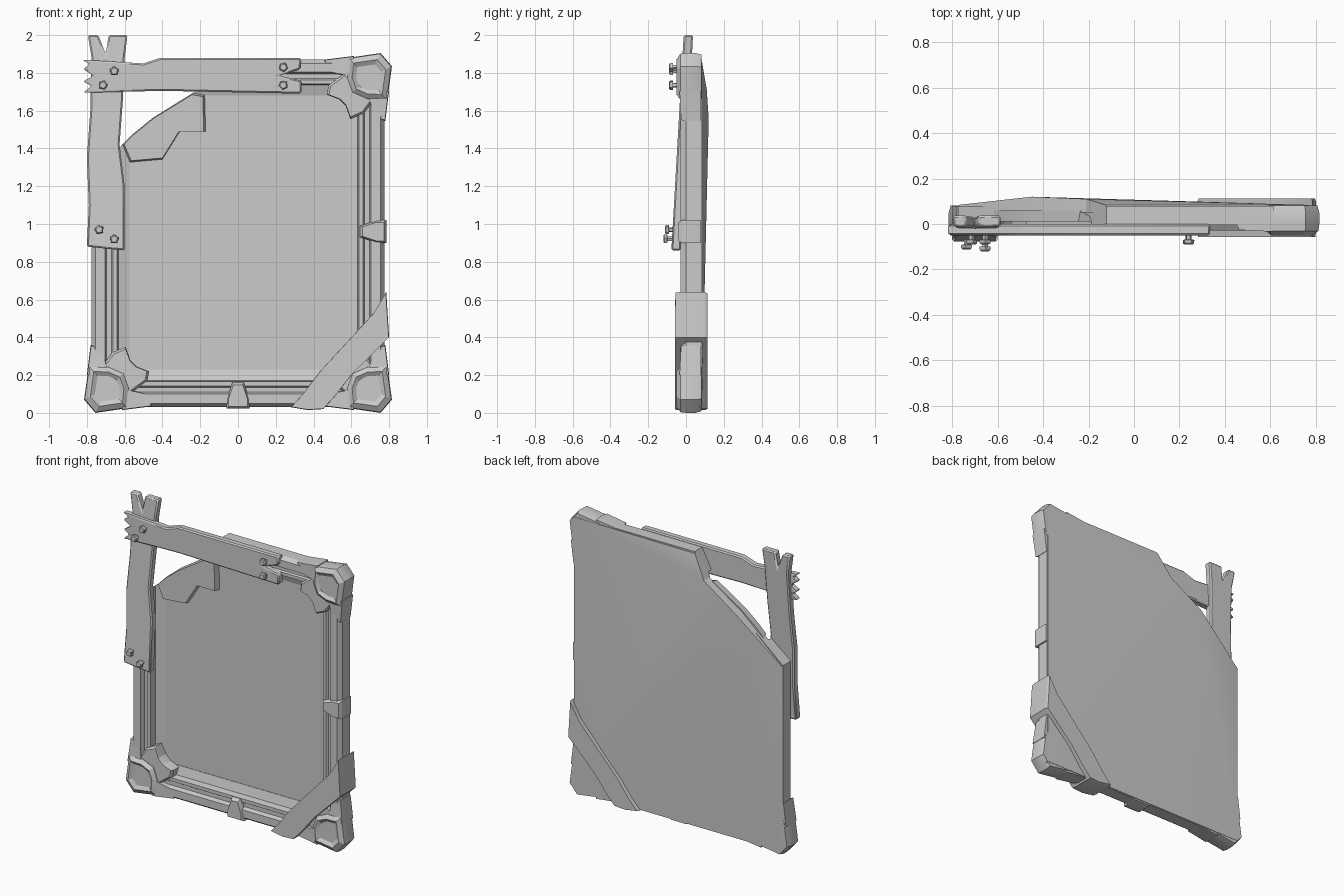
import bpy, bmesh, math
from mathutils import Vector

cube = bpy.data.objects.get("Cube")
if cube:
    bpy.data.objects.remove(cube, do_unlink=True)

GREY = (0.6, 0.6, 0.6, 1)
mat = bpy.data.materials.new("plain grey")
mat.use_nodes = True
mat.diffuse_color = GREY
mat.node_tree.nodes["Principled BSDF"].inputs["Base Color"].default_value = GREY


def finish(name, bm, bevel=0, smooth=20):
    bmesh.ops.recalc_face_normals(bm, faces=bm.faces)
    mesh = bpy.data.meshes.new(name)
    bm.to_mesh(mesh)
    bm.free()
    mesh.materials.append(mat)
    ob = bpy.data.objects.new(name, mesh)
    bpy.context.collection.objects.link(ob)
    if bevel:
        mod = ob.modifiers.new("worn edge", 'BEVEL')
        mod.width = bevel
        mod.segments = 1
    bpy.ops.object.select_all(action='DESELECT')
    ob.select_set(True)
    bpy.context.view_layer.objects.active = ob
    bpy.ops.object.shade_smooth_by_angle(angle=math.radians(smooth))
    return ob


def loft(name, pts, layers, bevel=0, back_faces=None):
    """Stack copies of an x-z outline; each layer is (depth or depth rule, scale)."""
    bm = bmesh.new()
    n = len(pts)
    cx, cz = sum(p[0] for p in pts) / n, sum(p[1] for p in pts) / n
    rings = []
    for y, s in layers:
        rings.append([bm.verts.new((cx + (x - cx) * s, y(x, z) if callable(y) else y,
                                    cz + (z - cz) * s)) for x, z in pts])
    for a, b in zip(rings, rings[1:]):
        for i in range(n):
            j = (i + 1) % n
            bm.faces.new((a[i], a[j], b[j], b[i]))
    bm.faces.new(rings[0])
    for f in back_faces or [range(n)]:
        bm.faces.new([rings[-1][i] for i in f])
    return finish(name, bm, bevel)


# Moulded frame, swept round three corners and broken open at the fourth
PROFILE = [(0, 0.08), (0, 0.0), (0.02, -0.028), (0.07, -0.028), (0.08, 0.0), (0.105, 0.0),
           (0.112, -0.012), (0.135, -0.012), (0.142, 0.03), (0.2, 0.047), (0.2, 0.08)]
PATH = [((-0.12, 1.87), (-0.22, 1.68)), ((0.775, 1.87), (0.575, 1.68)),
        ((0.775, 0.03), (0.575, 0.23)), ((-0.775, 0.03), (-0.575, 0.23)),
        ((-0.775, 1.28), (-0.575, 1.45))]
bm = bmesh.new()
rings = []
for outer, inner in PATH:
    o, i = Vector(outer), Vector(inner)
    ring = []
    for d, y in PROFILE:
        p = o.lerp(i, d / 0.2)
        ring.append(bm.verts.new((p.x, y, p.y)))
    rings.append(ring)
for a, b in zip(rings, rings[1:]):
    for k in range(len(PROFILE)):
        m = (k + 1) % len(PROFILE)
        bm.faces.new((a[k], a[m], b[m], b[k]))
bm.faces.new(rings[0])
bm.faces.new(rings[-1])
finish("frame_moulding", bm)

# Back panel, bulging behind the broken corner
PANEL = [(-0.77, 1.275), (-0.45, 1.555), (-0.21, 1.71), (-0.125, 1.86),
         (0.77, 1.865), (0.77, 0.035), (-0.77, 0.035)]
bulge = {PANEL[1]: 0.12, PANEL[2]: 0.11}
loft("back_panel", PANEL, [(0.05, 1), (lambda x, z: bulge.get((x, z), 0.084), 1)],
     back_faces=[(0, 1, 6), (1, 5, 6), (1, 2, 5), (2, 4, 5), (2, 3, 4)])

# Torn raised layer beside the broken corner
TORN = [(-0.61, 1.42), (-0.56, 1.47), (-0.45, 1.56), (-0.24, 1.69), (-0.18, 1.68),
        (-0.175, 1.49), (-0.31, 1.49), (-0.4, 1.345), (-0.57, 1.33)]
loft("torn_layer", TORN, [(0.012, 0.97), (0.06, 1.03)])

# Three corner caps with an inner ledge and short tapering arms
CAP = [(0, 0.07), (0.06, 0), (0.23, 0.025), (0.24, 0.13), (0.21, 0.21), (0.13, 0.245), (0.025, 0.25)]
LEDGE = [(0.09, 0.24), (0.15, 0.32), (0.22, 0.35), (0.245, 0.28), (0.28, 0.245),
         (0.345, 0.22), (0.335, 0.17), (0.24, 0.1), (0.12, 0.12)]
ARM = [(0.2, 0.015), (0.36, 0.035), (0.34, 0.1), (0.2, 0.13)]
for label, sx, z0, sz in (("lower_right", -1, 0, 1), ("lower_left", 1, 0, 1), ("upper_left", 1, 1.905, -1)):
    def place(pts):
        return [(sx * (0.815 - u), z0 + sz * v) for u, v in pts]
    loft(label + "_cap", place(CAP), [(-0.036, 0.55), (-0.05, 0.74), (-0.03, 0.97), (0.0, 1), (0.05, 1), (0.082, 0.93)])
    loft(label + "_ledge", place(LEDGE), [(-0.026, 0.9), (-0.01, 1), (0.06, 1)])
    for arm, pts in (("flat", ARM), ("upright", [(v, u) for u, v in ARM])):
        def slope(x, z):
            reach = max(0.815 - abs(x), abs(z - z0))
            return -0.034 + max(0, reach - 0.2) * 0.05
        loft(f"{label}_{arm}_arm", place(pts), [(slope, 0.94), (0.0, 1), (0.08, 0.97)])

# Clips halfway along the rails
CLIP = [(-0.06, 0), (0.06, 0), (0.06, 0.05), (0.03, 0.14), (-0.03, 0.14), (-0.06, 0.05)]
for name, pts in (("bottom_clip", [(u, 0.022 + v) for u, v in CLIP]),
                  ("side_clip", [(0.785 - v, 0.96 + u) for u, v in CLIP])):
    loft(name, pts, [(-0.04, 0.82), (-0.02, 1), (0.07, 1), (0.08, 0.95)])

# Diagonal strap round the lower corner
STRAP = [(0.28, 0.03), (0.34, 0.095), (0.43, 0.215), (0.61, 0.41), (0.72, 0.53), (0.785, 0.64),
         (0.8, 0.4), (0.71, 0.31), (0.6, 0.2), (0.51, 0.085), (0.45, 0.02), (0.37, 0.015)]


def strap_front(x, z):
    return -0.058 + 0.05 * max(0, z - x + 0.2) ** 1.2


loft("corner_strap", STRAP, [(strap_front, 0.99), (-0.035, 1), (0.1, 1), (0.113, 0.98)])

# Nailed repair planks with splintered ends
CROSS = [(-0.825, 1.87), (-0.5, 1.85), (-0.41, 1.88), (0.335, 1.88), (0.33, 1.82), (0.22, 1.785),
         (0.335, 1.76), (0.335, 1.69), (-0.4, 1.705), (-0.82, 1.695), (-0.775, 1.73),
         (-0.82, 1.755), (-0.765, 1.785), (-0.82, 1.82), (-0.785, 1.845)]
UPRIGHT = [(-0.8, 0.88), (-0.6, 0.86), (-0.6, 1.2), (-0.627, 1.42), (-0.61, 1.65), (-0.6, 1.88),
           (-0.585, 2), (-0.685, 2), (-0.7, 1.9), (-0.74, 2), (-0.795, 2), (-0.775, 1.88),
           (-0.782, 1.6), (-0.8, 1.35), (-0.79, 1.1)]


def lean(x, z):
    return -0.077 + (z - 0.87) * 0.057


loft("cross_plank", CROSS, [(-0.05, 1), (0.0, 1)], bevel=0.008)
loft("upright_plank", UPRIGHT, [(lean, 1), (lambda x, z: lean(x, z) + 0.05, 1)], bevel=0.008)

# Five-sided nails
NAILS = [(-0.655, 1.81, -0.05), (-0.715, 1.735, -0.05), (0.24, 1.83, -0.05), (0.24, 1.735, -0.05),
         (-0.735, 0.97, -0.072), (-0.655, 0.92, -0.08)]
for k, (x, z, y) in enumerate(NAILS):
    ring = [(x + 0.026 * math.cos(a), z + 0.026 * math.sin(a))
            for a in (math.tau * i / 5 + 0.3 + k for i in range(5))]
    loft(f"nail_{k + 1}", ring, [(y - 0.04, 0.7), (y - 0.034, 0.95), (y - 0.02, 1),
                                 (y - 0.018, 0.5), (y + 0.03, 0.5)])
